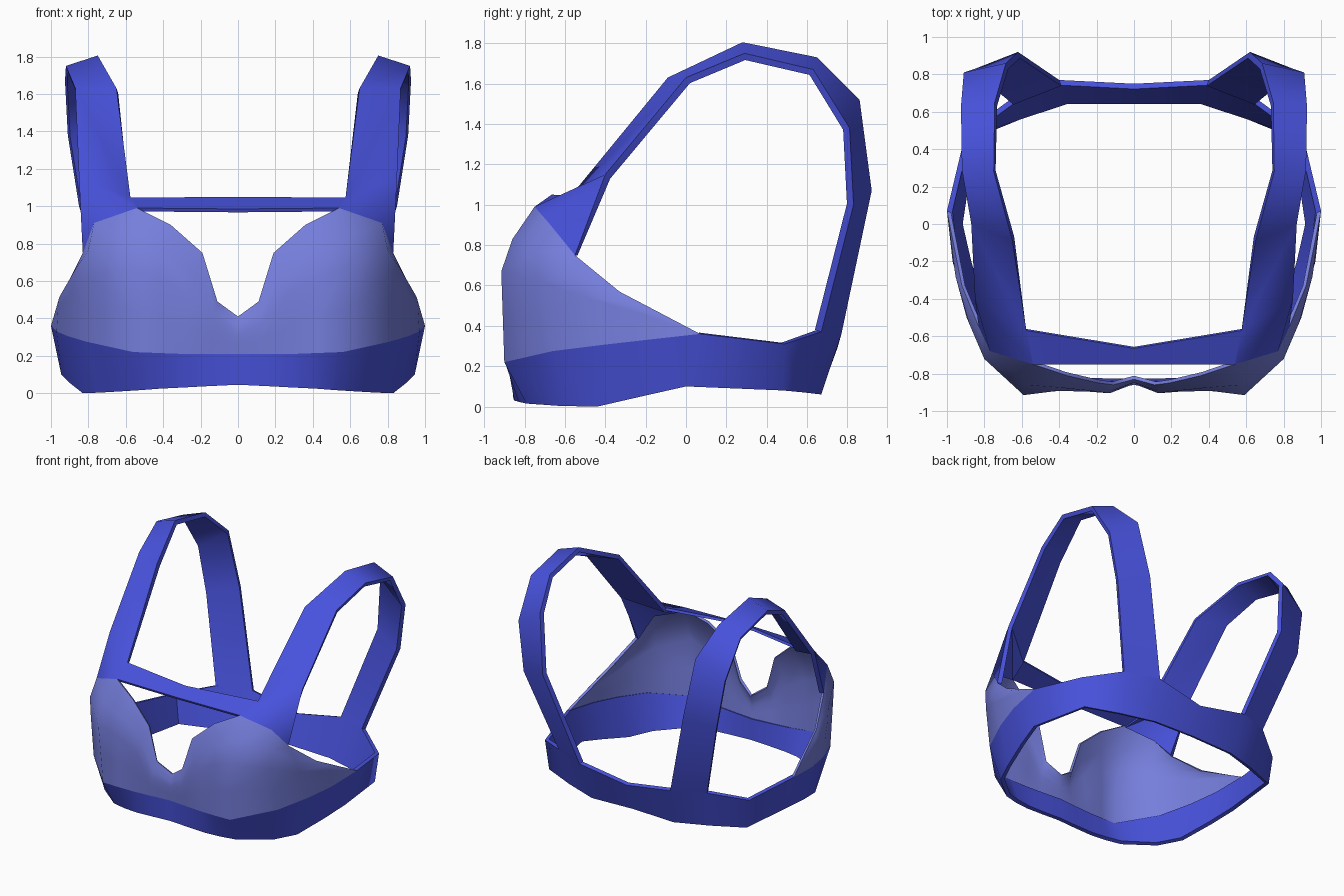
import bpy, bmesh, math
from mathutils import Vector

if "Cube" in bpy.data.objects:
    bpy.data.objects.remove(bpy.data.objects["Cube"])


def material(name, color):
    m = bpy.data.materials.new(name)
    m.diffuse_color = color
    m.use_nodes = True
    m.node_tree.nodes["Principled BSDF"].inputs["Base Color"].default_value = m.diffuse_color
    return m


FABRIC = material("blue_fabric", (0.065, 0.085, 0.72, 1))
CUP = material("soft_blue_cup", (0.18, 0.21, 0.72, 1))


def sheet(name, rows, mat, thickness, angle, extra=()):
    """Loft rows of points, mirror in x, thicken inward, smooth by angle."""
    bm = bmesh.new()
    grid = [[bm.verts.new(p) for p in row] for row in rows]
    for r0, r1 in zip(grid, grid[1:]):
        for i in range(len(r0) - 1):
            bm.faces.new((r0[i], r0[i + 1], r1[i + 1], r1[i]))
    for poly in extra:
        bm.faces.new([bm.verts.new(p) for p in poly])
    bmesh.ops.remove_doubles(bm, verts=bm.verts, dist=0.002)
    bmesh.ops.dissolve_degenerate(bm, edges=bm.edges, dist=0.001)
    bm.normal_update()
    # every sheet faces away from the body
    centre = Vector((0, 0.15, 0.7))
    flip = [f for f in bm.faces
            if f.normal.dot(f.calc_center_median() - centre) < 0]
    bmesh.ops.reverse_faces(bm, faces=flip)
    me = bpy.data.meshes.new(name)
    bm.to_mesh(me)
    bm.free()
    ob = bpy.data.objects.new(name, me)
    bpy.context.collection.objects.link(ob)
    me.materials.append(mat)
    mir = ob.modifiers.new("mirror", 'MIRROR')
    mir.use_clip = True
    mir.merge_threshold = 0.002
    sol = ob.modifiers.new("thickness", 'SOLIDIFY')
    sol.thickness = thickness
    sol.offset = -1
    # bake the modifiers so the rims get sharp edges
    bpy.ops.object.select_all(action='DESELECT')
    ob.select_set(True)
    bpy.context.view_layer.objects.active = ob
    bpy.ops.object.convert(target='MESH')
    bpy.ops.object.shade_smooth_by_angle(angle=math.radians(angle))


# Under-band: top and bottom outline of the right half, front to back
seam = [(0, -.86, .21), (.15, -.873, .21), (.3, -.885, .21),
        (.43, -.895, .215), (.56, -.9, .22), (.81, -.66, .275),
        (.91, -.42, .305), (.97, -.2, .33), (1, .07, .36)]
band_top = seam + [(.9, .49, .31), (.655, .67, .37), (.4, .77, .36), (0, .75, .29)]
band_bottom = [(0, -.855, .045), (.15, -.855, .038), (.3, -.85, .03),
               (.42, -.83, .024), (.54, -.79, .015), (.74, -.62, .003),
               (.83, -.44, 0), (.9, -.2, .055), (.945, 0, .1),
               (.87, .48, .08), (.62, .585, .07), (.36, .67, .06), (0, .67, .07)]
sheet("under_band", [band_top, band_bottom], FABRIC, 0.03, 50)

# Cups: seam, fullest line and neckline, with a rounded row below the neckline
full = [(0, -.85, .31), (.13, -.905, .37), (.26, -.895, .52), (.42, -.893, .62),
        (.59, -.915, .67), (.79, -.725, .62), (.895, -.5, .54),
        (.962, -.22, .46), (1, .07, .36)]
neck = [(0, -.83, .41), (.11, -.86, .49), (.19, -.85, .75), (.36, -.81, .9),
        (.54, -.75, .99), (.77, -.68, .91), (.83, -.55, .75),
        (.92, -.33, .57), (1, .07, .36)]


def between(a, b, bulge):
    """Halfway row, pushed outward where the two rows are far apart."""
    row = []
    for p, q in zip(a, b):
        p, q = Vector(p), Vector(q)
        mid = (p + q) / 2
        row.append(mid + Vector((mid.x, mid.y, 0)) * bulge * (q - p).length)
    return row


sheet("cups", [seam, between(seam, full, 0), full,
               between(full, neck, 0.09), neck], CUP, 0.02, 60)

# Shoulder straps: inner and outer edge, front to back, with the front gusset
inner = [(.575, -.57, 1.045), (.65, -.09, 1.63), (.75, .28, 1.805),
         (.745, .65, 1.73), (.685, .86, 1.52), (.62, .92, 1.07), (.4, .77, .36)]
outer = [(.85, -.4, 1.15), (.87, 0, 1.63), (.92, .29, 1.75),
         (.925, .63, 1.67), (.91, .81, 1.38), (.85, .83, 1.0), (.655, .67, .37)]
gusset = [(neck[4], inner[0], outer[0]), (neck[4], outer[0], neck[5]),
          (neck[5], outer[0], neck[6])]
sheet("shoulder_straps", [inner, outer], FABRIC, 0.035, 50, extra=gusset)

# Slanted bar across the front between the straps
sheet("front_bar", [[(0, -.665, 1.05), inner[0]], [(0, -.75, .985), neck[4]]],
      FABRIC, 0.02, 30)
